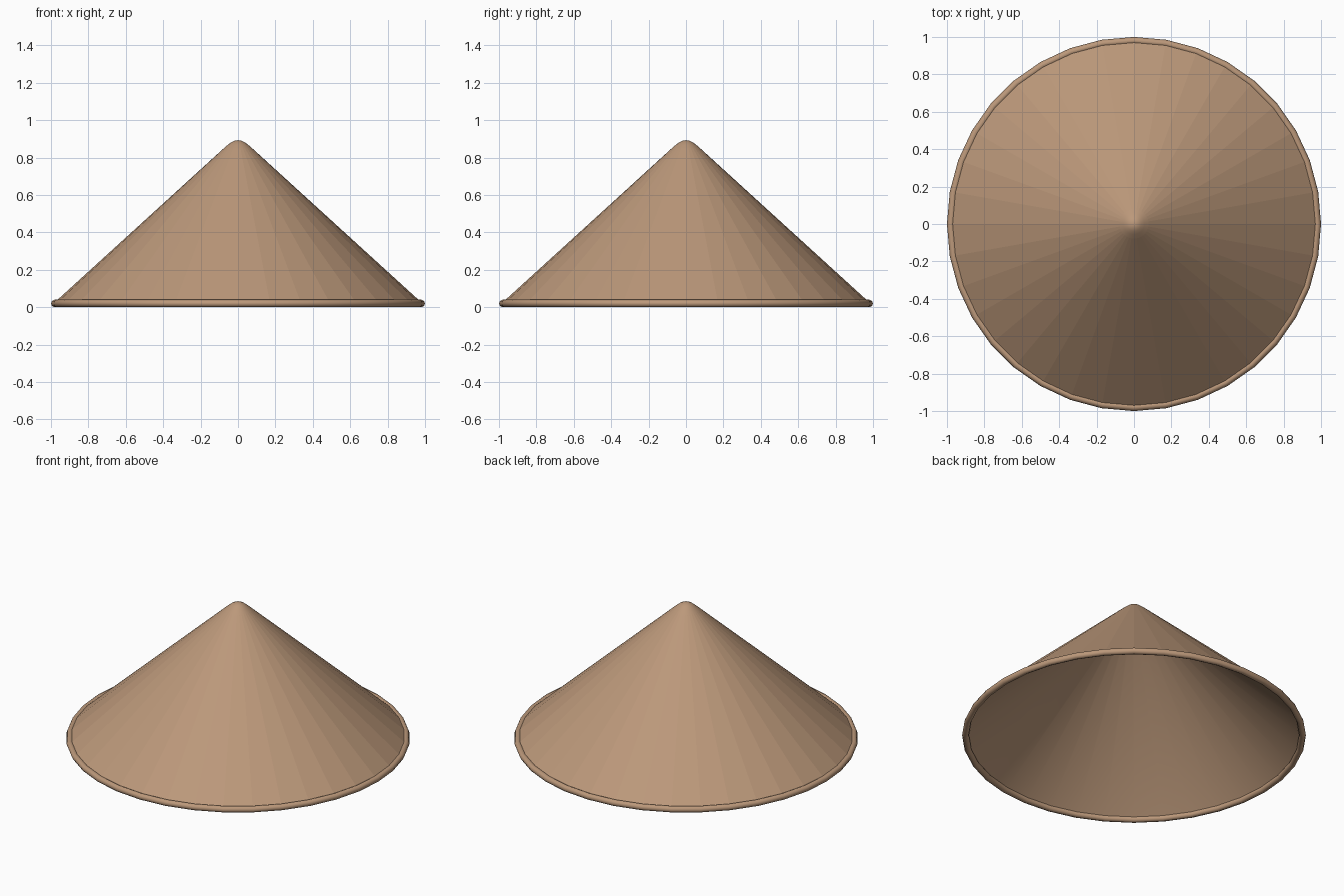
import bpy, bmesh, math

if "Cube" in bpy.data.objects:
    bpy.data.objects.remove(bpy.data.objects["Cube"])

SIDES = 36
straw = bpy.data.materials.new("tan_straw")
straw.diffuse_color = (0.50, 0.315, 0.195, 1)
straw.use_nodes = True
straw.node_tree.nodes["Principled BSDF"].inputs["Base Color"].default_value = straw.diffuse_color


def lathe(name, profile, closed=False, smooth=False, inward=False):
    """Revolve an (r, z) profile around the z axis."""
    bm = bmesh.new()
    pts = profile + profile[:1] if closed else profile
    vs = [bm.verts.new((r, 0, z)) for r, z in pts]
    edges = [bm.edges.new(p) for p in zip(vs, vs[1:])]
    bmesh.ops.spin(bm, geom=vs + edges, cent=(0, 0, 0), axis=(0, 0, 1),
                   angle=2 * math.pi, steps=SIDES, use_duplicate=False)
    bmesh.ops.remove_doubles(bm, verts=bm.verts, dist=0.0005)
    bmesh.ops.recalc_face_normals(bm, faces=bm.faces)
    # open surfaces: point the normals away from (or into) the hollow
    if not closed:
        bm.normal_update()
        up = sum(f.normal.z * f.calc_area() for f in bm.faces) > 0
        if up == inward:
            bmesh.ops.reverse_faces(bm, faces=bm.faces)
    for f in bm.faces:
        f.smooth = smooth
    me = bpy.data.meshes.new(name)
    bm.to_mesh(me)
    bm.free()
    me.materials.append(straw)
    ob = bpy.data.objects.new(name, me)
    bpy.context.collection.objects.link(ob)
    return ob


# faceted outer cone
lathe("hat_cone", [(0.978, 0.028), (0.078, 0.848)])
# rounded tip
lathe("hat_tip", [(0.078, 0.848), (0.056, 0.867), (0.038, 0.881),
                  (0.02, 0.890), (0, 0.893)], smooth=True)
# smooth inner lining
lathe("inner_lining", [(0.972, 0.02), (0.06, 0.851), (0, 0.872)],
      smooth=True, inward=True)
# round rim
rim = [(0.98 + 0.02 * math.cos(a), 0.02 + 0.02 * math.sin(a))
       for a in (i * math.pi / 4 for i in range(8))]
lathe("brim_rim", rim, closed=True, smooth=True)
